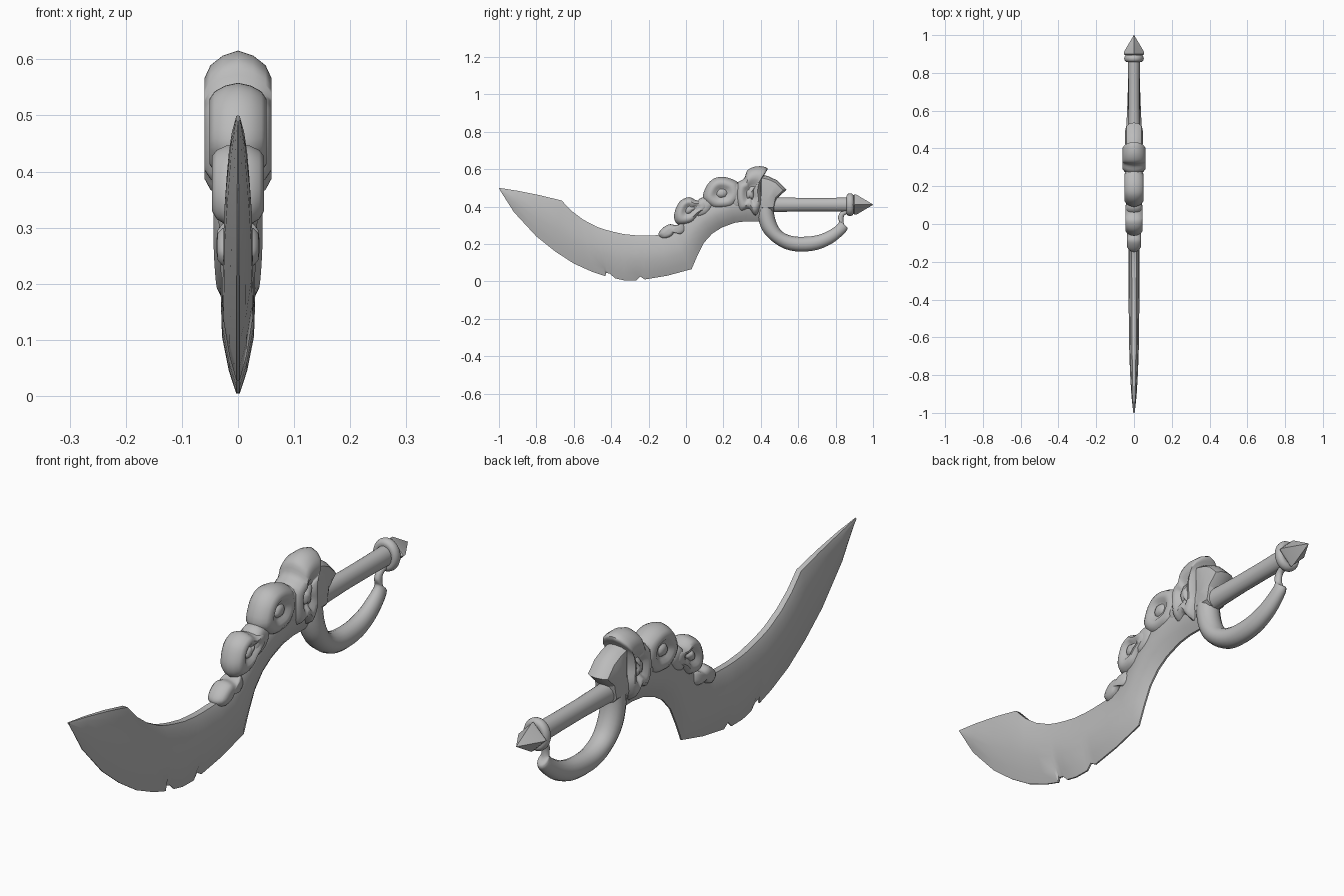
import bpy, bmesh, math
from mathutils import Vector

if "Cube" in bpy.data.objects:
    bpy.data.objects.remove(bpy.data.objects["Cube"])

steel = bpy.data.materials.new("grey_steel")
steel.diffuse_color = (0.5, 0.5, 0.5, 1)
steel.use_nodes = True
steel.node_tree.nodes["Principled BSDF"].inputs["Base Color"].default_value = steel.diffuse_color


def finish(name, bm, angle=40):
    bmesh.ops.remove_doubles(bm, verts=bm.verts, dist=1e-5)
    bmesh.ops.recalc_face_normals(bm, faces=bm.faces)
    me = bpy.data.meshes.new(name)
    bm.to_mesh(me)
    bm.free()
    ob = bpy.data.objects.new(name, me)
    bpy.context.collection.objects.link(ob)
    me.materials.append(steel)
    bpy.ops.object.select_all(action='DESELECT')
    ob.select_set(True)
    bpy.context.view_layer.objects.active = ob
    bpy.ops.object.shade_smooth_by_angle(angle=math.radians(angle))
    return ob


def loft(name, rings, angle=40):
    """Skin a list of closed rings and cap both ends."""
    bm = bmesh.new()
    vs = [[bm.verts.new(p) for p in r] for r in rings]
    n = len(vs[0])
    for a, b in zip(vs, vs[1:]):
        for i in range(n):
            j = (i + 1) % n
            bm.faces.new((a[i], a[j], b[j], b[i]))
    bm.faces.new(vs[0])
    bm.faces.new(vs[-1])
    return finish(name, bm, angle)


def smooth(pts, steps=4, closed=True):
    """Catmull-Rom curve through the points."""
    n, out = len(pts), []
    get = (lambda i: Vector(pts[i % n])) if closed else (lambda i: Vector(pts[max(0, min(n - 1, i))]))
    for i in range(n if closed else n - 1):
        a, b, c, d = (get(i + k) for k in (-1, 0, 1, 2))
        for s in range(steps):
            t = s / steps
            out.append(0.5 * (2 * b + (c - a) * t + (2 * a - 5 * b + 4 * c - d) * t * t
                              + (3 * b - a - 3 * c + d) * t ** 3))
    if not closed:
        out.append(Vector(pts[-1]))
    return out


def cushion(name, outline, width, profile, centre=None, steps=4, angle=50):
    """Side outline swollen outwards; profile holds (outline scale, width share)."""
    pts = smooth(outline, steps) if steps > 1 else [Vector(p) for p in outline]
    c = Vector(centre) if centre else sum(pts, Vector((0, 0))) / len(pts)
    prof = [(s, -w) for s, w in reversed(profile)] + [(1, 0)] + list(profile)
    rings = []
    for s, w in prof:
        rings.append([(w * width, *(c + (p - c) * s)) for p in pts])
    return loft(name, rings, angle)


def turned(name, rows, z, sides, squash=1, angle=40, phase=0):
    """Round part along y; rows hold (y, radius)."""
    ang = [2 * math.pi * i / sides + phase for i in range(sides)]
    return loft(name, [[(r * squash * math.cos(a), y, z + r * math.sin(a)) for a in ang]
                       for y, r in rows], angle)


# Blade: stations of (spine y, spine z, edge y, edge z, half thickness)
stations = [
    (-1, .5, -.995, .488, .004), (-.9, .484, -.92, .37, .014), (-.78, .46, -.8, .24, .021),
    (-.665, .432, -.7, .16, .025), (-.61, .375, -.6, .095, .026), (-.55, .33, -.5, .05, .027),
    (-.48, .293, -.43, .027, .028), (-.45, .282, -.428, .046, .028), (-.42, .273, -.405, .04, .028),
    (-.39, .265, -.38, .016, .029), (-.33, .252, -.33, .005, .029), (-.27, .246, -.265, .004, .03),
    (-.24, .245, -.245, .026, .03), (-.21, .245, -.22, .01, .03), (-.14, .247, -.1, .03, .03),
    (-.08, .265, .03, .065, .03), (-.04, .3, .06, .135, .031), (0, .34, .095, .205, .033),
    (.05, .39, .14, .255, .036), (.12, .43, .19, .287, .039), (.22, .47, .26, .313, .041),
    (.32, .5, .32, .321, .042), (.42, .5, .42, .32, .042)]
blade = []
for sy, sz, ey, ez, w in stations:
    def at(x, t):
        return (x, sy + (ey - sy) * t, sz + (ez - sz) * t)
    half = [(.4, 0), (.78, .12), (1, .4), (.95, .58), (.55, .83), (.1, 1)]
    blade.append([at(w * f, t) for f, t in half] + [at(-w * f, t) for f, t in reversed(half)])
loft("blade", blade, 35)

# Knuckle guard: stations of (outer y, outer z, inner y, inner z, half width)
knuckle = [
    (.375, .42, .47, .45, .042), (.385, .34, .47, .37, .044), (.41, .27, .485, .31, .045),
    (.46, .215, .515, .265, .043), (.53, .173, .565, .243, .04), (.61, .159, .62, .238, .037),
    (.7, .168, .69, .244, .034), (.78, .202, .75, .264, .03), (.84, .25, .8, .295, .025),
    (.864, .283, .818, .317, .02), (.845, .305, .815, .33, .015), (.842, .335, .812, .345, .013),
    (.85, .355, .825, .368, .013), (.885, .365, .85, .385, .013)]
rings = []
for oy, oz, iy, iz, w in (tuple(v) for v in smooth(knuckle, 3, False)):
    o, i = Vector((oy, oz)), Vector((iy, iz))
    rings.append([(w * math.sin(a), *((o + i) / 2 + (o - i) / 2 * math.cos(a)))
                  for a in (2 * math.pi * k / 14 for k in range(14))])
loft("knuckle_guard", rings, 50)

# Grip, ring and pointed pommel
turned("grip", [(.44, .042), (.5, .039), (.62, .036), (.75, .036), (.88, .038)], .41, 16, .85)
ring_rows = [(.877 + .019 * math.cos(a), .044 + .017 * math.sin(a))
             for a in (math.radians(200 - 22 * k) for k in range(11))]
turned("grip_ring", ring_rows, .41, 24, .85, 60)
turned("pommel", [(.88, .03), (.9, .054), (.912, .053), (1, .001)], .41, 4, 1, 20)

# Collar behind the guard
cushion("collar", [(.39, .575), (.44, .562), (.487, .54), (.537, .49), (.485, .44),
                   (.47, .37), (.39, .37)], .048,
        [(.94, .5), (.78, .85), (.4, 1)], steps=1, angle=30)

# Sculpted guard with a swept crest and a hollow on each cheek
dish = [(.94, .45), (.82, .82), (.66, 1), (.48, .96), (.36, .78), (.26, .72), (.2, .85), (.08, .92)]
pillow = [(.95, .4), (.82, .75), (.6, .95), (.3, 1)]
cushion("guard_crest", [(.27, .52), (.31, .55), (.33, .595), (.38, .615), (.435, .605), (.415, .56),
                        (.402, .49), (.408, .41), (.375, .345), (.335, .38), (.285, .37), (.262, .44)],
        .06, dish, (.345, .47))

# Scrolls running down the back of the blade
cushion("large_scroll", [(.09, .44), (.11, .51), (.15, .55), (.2, .558), (.25, .545), (.285, .52),
                         (.3, .46), (.26, .4), (.2, .385), (.14, .39)], .051, dish, (.19, .472))
cushion("middle_scroll", [(-.062, .365), (-.035, .425), (.015, .45), (.06, .432), (.115, .432),
                          (.13, .395), (.07, .35), (.03, .31), (-.03, .3), (-.058, .32)],
        .046, dish, (.02, .385))
cushion("small_scroll", [(-.148, .25), (-.13, .28), (-.09, .305), (-.05, .3), (-.01, .315),
                         (.005, .275), (-.02, .25), (-.055, .262), (-.085, .235), (-.125, .226)],
        .038, pillow, (-.085, .267))
cushion("scroll_link", [(.06, .43), (.1, .45), (.15, .42), (.12, .36), (.06, .34), (.04, .38)], .042, pillow)
cushion("guard_link", [(.22, .51), (.27, .53), (.33, .5), (.32, .4), (.25, .38)], .046, pillow)
